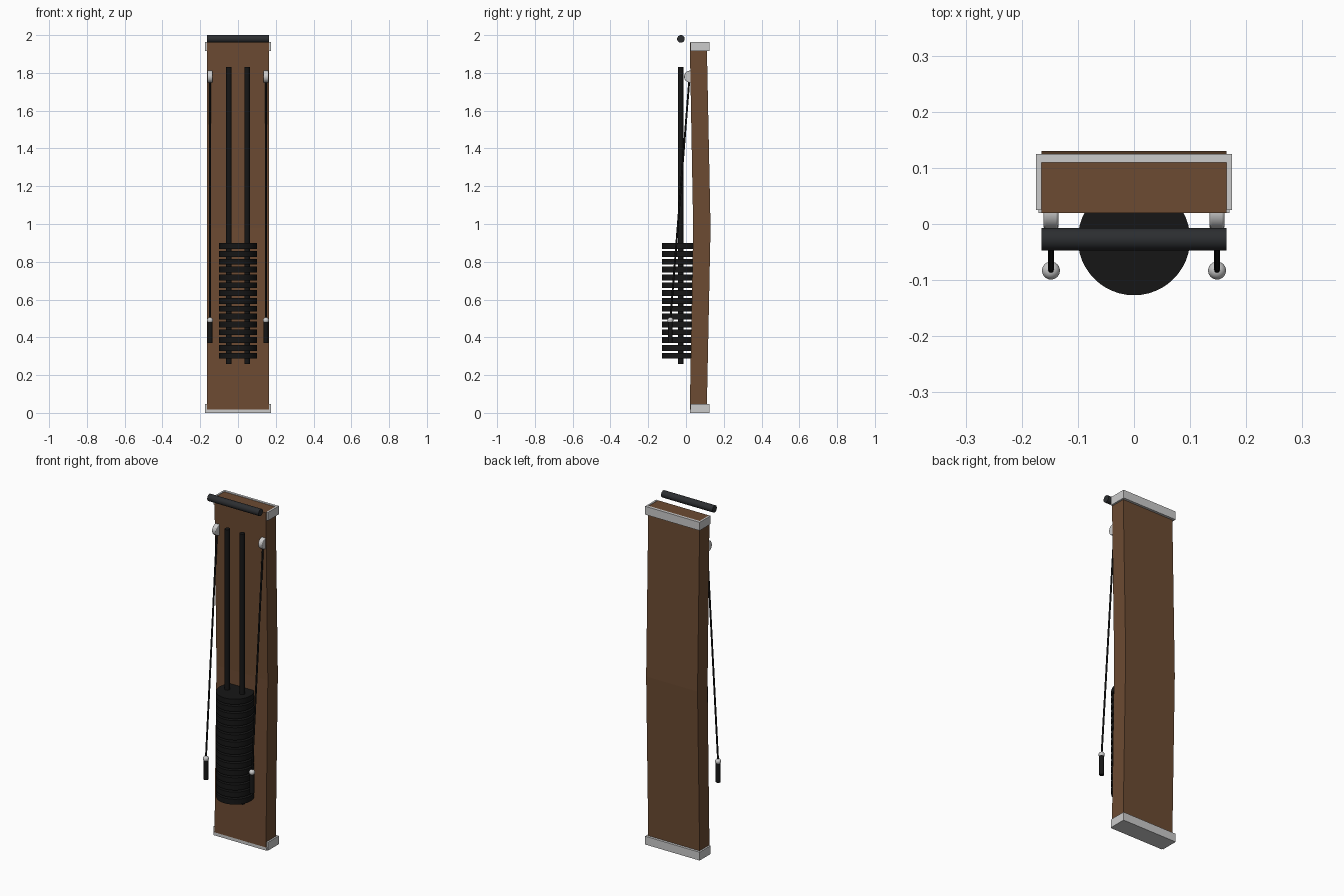
import bpy, bmesh, math
from mathutils import Vector

if "Cube" in bpy.data.objects:
    bpy.data.objects.remove(bpy.data.objects["Cube"])


def material(name, rgb):
    m = bpy.data.materials.new(name)
    m.diffuse_color = (*rgb, 1)
    m.use_nodes = True
    m.node_tree.nodes["Principled BSDF"].inputs["Base Color"].default_value = m.diffuse_color
    return m


WOOD = material("wood", (0.15, 0.07, 0.032))
BLACK = material("black", (0.008, 0.008, 0.008))
DARK = material("dark_rubber", (0.025, 0.027, 0.03))


def finish(o, name, mat=None, smooth=False):
    o.name = name
    if mat:
        o.data.materials.append(mat)
    if smooth:
        bpy.ops.object.shade_smooth_by_angle(angle=math.radians(35))
    return o


def box(name, lo, hi, mat=None):
    lo, hi = Vector(lo), Vector(hi)
    bpy.ops.mesh.primitive_cube_add(size=1, location=(lo + hi) / 2)
    o = bpy.context.object
    o.scale = hi - lo
    return finish(o, name, mat)


def rod(name, a, b, r, mat=None, sides=24, bevel=0):
    a, b = Vector(a), Vector(b)
    bpy.ops.mesh.primitive_cylinder_add(vertices=sides, radius=r, depth=(b - a).length,
                                        location=(a + b) / 2)
    o = bpy.context.object
    o.rotation_euler = (b - a).to_track_quat('Z', 'Y').to_euler()
    if bevel:
        m = o.modifiers.new("bevel", 'BEVEL')
        m.width, m.segments = bevel, 3
        m.angle_limit = math.radians(40)
    return finish(o, name, mat, True)


def prism(name, pts, to3d, vec, mat=None):
    bm = bmesh.new()
    f = bm.faces.new([bm.verts.new(to3d(p)) for p in pts])
    ext = bmesh.ops.extrude_face_region(bm, geom=[f])
    bmesh.ops.translate(bm, vec=vec, verts=[v for v in ext["geom"] if isinstance(v, bmesh.types.BMVert)])
    bmesh.ops.recalc_face_normals(bm, faces=bm.faces)
    me = bpy.data.meshes.new(name)
    bm.to_mesh(me)
    bm.free()
    o = bpy.data.objects.new(name, me)
    bpy.context.collection.objects.link(o)
    return finish(o, name, mat)


# Wooden backboard, bent slightly backwards at mid height
prism("backboard", [(0.02, 0.015), (0.038, 0.98), (0.02, 1.96), (0.11, 1.96), (0.13, 0.98), (0.11, 0.015)],
      lambda p: (-0.165, p[0], p[1]), (0.33, 0, 0), WOOD)

# U-shaped metal end brackets and the foot plate
U = [(-0.175, 0.025), (-0.165, 0.025), (-0.165, 0.11), (0.165, 0.11),
     (0.165, 0.025), (0.175, 0.025), (0.175, 0.125), (-0.175, 0.125)]
for name, z in (("bottom_bracket", 0.0), ("top_bracket", 1.915)):
    prism(name, U, lambda p: (p[0], p[1], z), (0, 0, 0.048))
box("foot_plate", (-0.17, 0.02, 0), (0.17, 0.12, 0.018))

# Pull-up bar
rod("top_bar", (-0.165, -0.027, 1.98), (0.165, -0.027, 1.98), 0.02, DARK, 32)

# Weight stack
for i in range(15):
    z = 0.287 + i * 0.0415
    rod(f"weight_plate_{i + 1}", (0, -0.027, z), (0, -0.027, z + 0.031), 0.1, BLACK, 48)

# Guide rods, pulleys, cables and handles on both sides
for side, s in (("left", -1), ("right", 1)):
    rod(f"{side}_guide_rod", (s * 0.048, -0.029, 0.26), (s * 0.048, -0.029, 1.83), 0.0145, BLACK)
    rod(f"{side}_pulley", (s * 0.135, 0.022, 1.78), (s * 0.161, 0.022, 1.78), 0.032, None, 32, 0.004)
    x = s * 0.148
    rod(f"{side}_cable", (x, 0.018, 1.77), (x, -0.083, 0.49), 0.005, BLACK, 12)
    rod(f"{side}_handle", (x, -0.083, 0.37), (x, -0.083, 0.482), 0.0125, BLACK, 24)
    bpy.ops.mesh.primitive_uv_sphere_add(segments=24, ring_count=16, radius=0.016, location=(x, -0.083, 0.49))
    finish(bpy.context.object, f"{side}_cable_ball", None, True)
